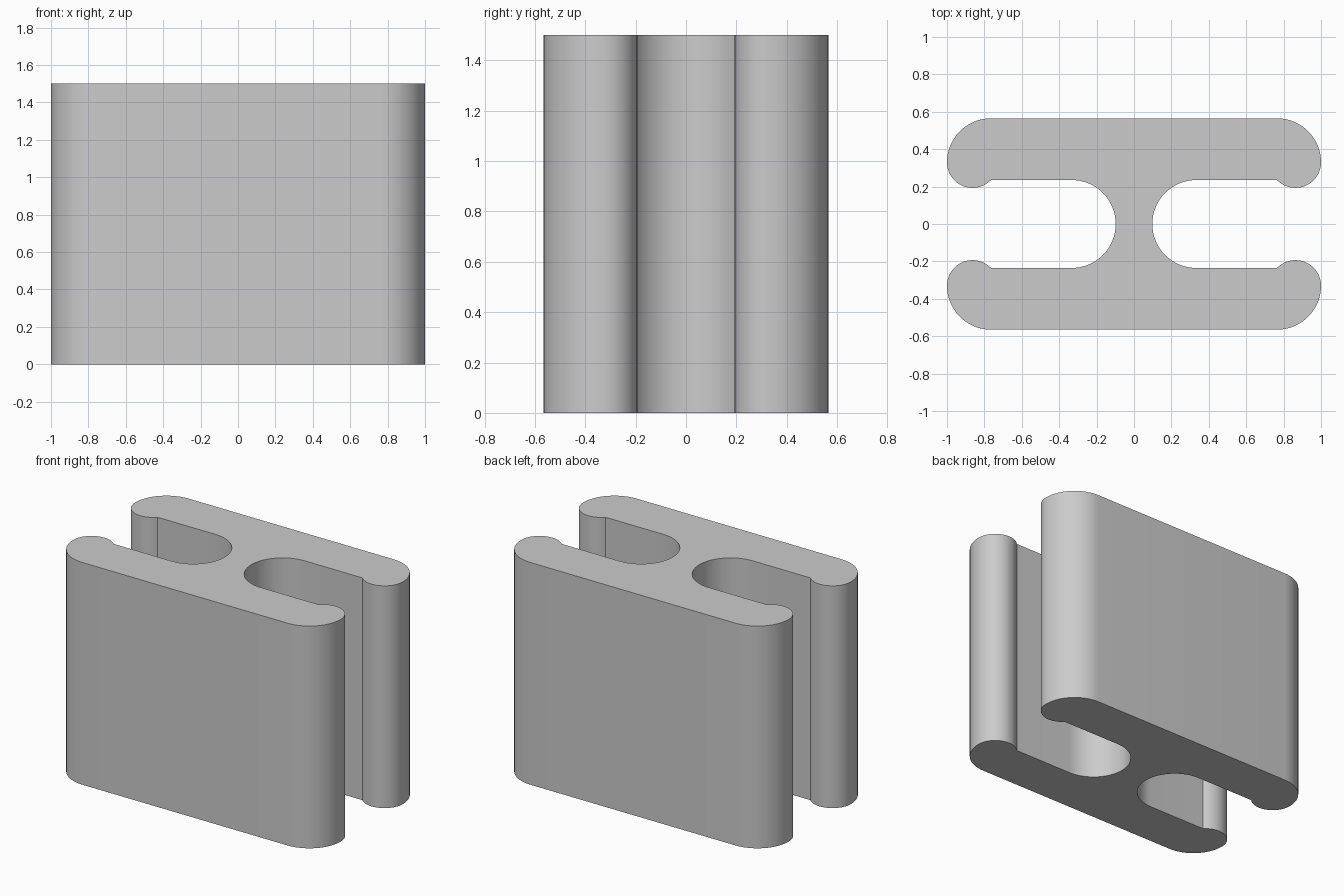
import bpy, bmesh
from math import radians, cos, sin

HEIGHT = 1.5

cube = bpy.data.objects.get("Cube")
if cube:
    bpy.data.objects.remove(cube, do_unlink=True)


def arc(cx, cy, r, start, end, steps):
    """Points along a circular arc, angles in degrees."""
    angles = [radians(start + (end - start) * i / steps) for i in range(steps + 1)]
    return [(cx + r * cos(a), cy + r * sin(a)) for a in angles]


# Quarter of the section: round slot end, retaining bead, rounded outer corner
quarter = arc(0.333, 0, 0.235, 180, 90, 16)
quarter += arc(0.863, 0.33, 0.137, 224, 360, 20)
quarter += arc(0.765, 0.33, 0.235, 0, 90, 16)[1:]

# Mirror the quarter into the closed outline
back_left = [(-x, y) for x, y in reversed(quarter)]
half = quarter + back_left
front = [(x, -y) for x, y in reversed(half)]
outline = half + front[1:-1]

# Extrude the section upwards
bm = bmesh.new()
base = bm.faces.new([bm.verts.new((x, y, 0)) for x, y in outline])
top = bmesh.ops.extrude_face_region(bm, geom=[base], use_keep_orig=True)
top_verts = [v for v in top["geom"] if isinstance(v, bmesh.types.BMVert)]
bmesh.ops.translate(bm, verts=top_verts, vec=(0, 0, HEIGHT))
bmesh.ops.recalc_face_normals(bm, faces=bm.faces)

mesh = bpy.data.meshes.new("connector_profile")
bm.to_mesh(mesh)
bm.free()
profile = bpy.data.objects.new("connector_profile", mesh)
bpy.context.collection.objects.link(profile)

# Plain grey
grey = bpy.data.materials.new("light_grey")
grey.use_nodes = True
colour = (0.6, 0.6, 0.6, 1)
grey.diffuse_color = colour
grey.node_tree.nodes["Principled BSDF"].inputs["Base Color"].default_value = colour
mesh.materials.append(grey)

# Smooth curved walls with crisp rims and bead creases
bpy.ops.object.select_all(action="DESELECT")
profile.select_set(True)
bpy.context.view_layer.objects.active = profile
bpy.ops.object.shade_smooth_by_angle(angle=radians(30))
